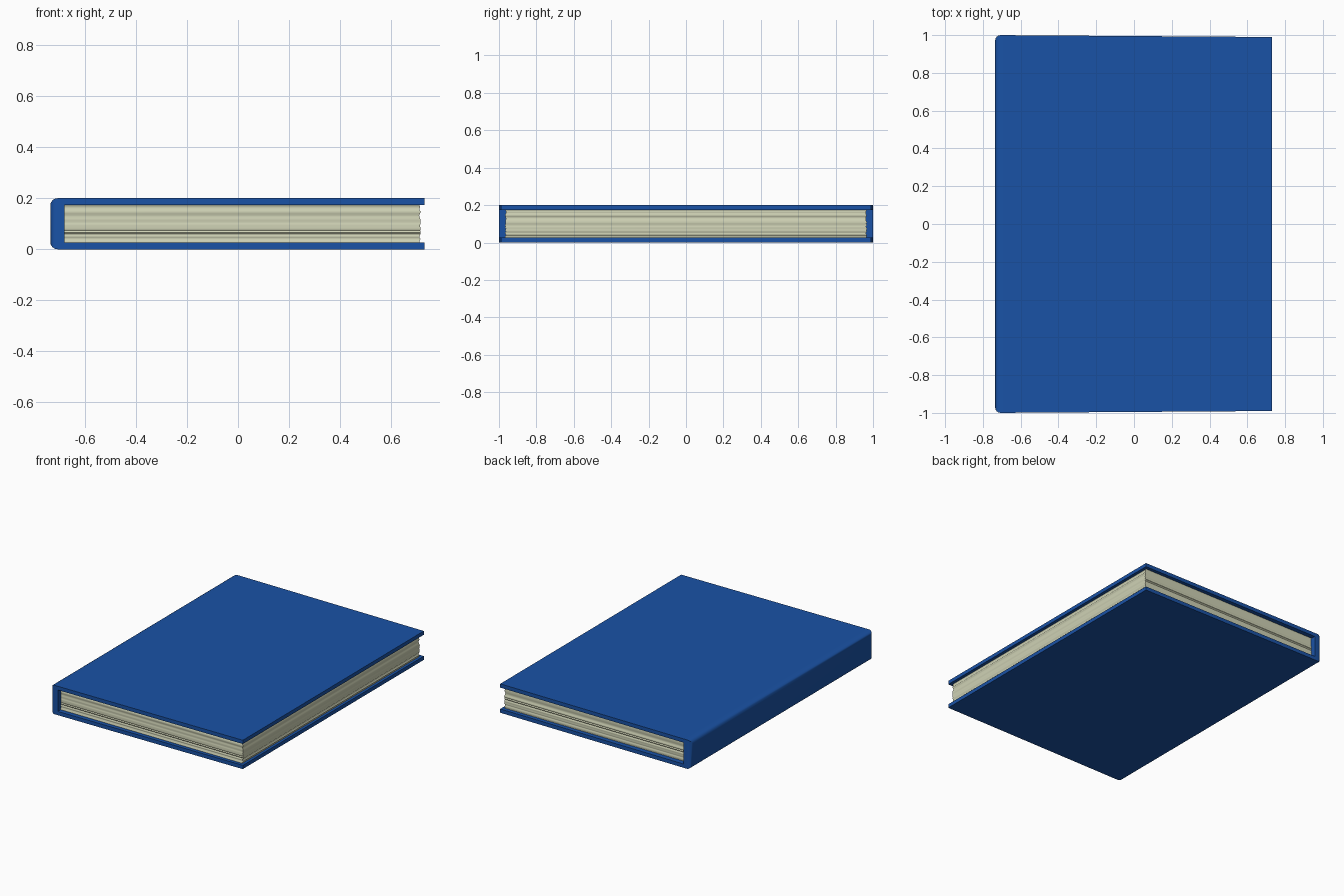
import bpy, bmesh, random

if "Cube" in bpy.data.objects:
    bpy.data.objects.remove(bpy.data.objects["Cube"])

random.seed(4)
HINGE, SPINE, EDGE = -0.68, -0.735, 0.73
HEIGHT, BOARD = 0.2, 0.026


def material(name, color):
    mat = bpy.data.materials.new(name)
    mat.diffuse_color = color
    mat.use_nodes = True
    mat.node_tree.nodes["Principled BSDF"].inputs["Base Color"].default_value = mat.diffuse_color
    return mat


def finish(name, bm, mat, angle):
    bmesh.ops.recalc_face_normals(bm, faces=bm.faces)
    mesh = bpy.data.meshes.new(name)
    bm.to_mesh(mesh)
    bm.free()
    obj = bpy.data.objects.new(name, mesh)
    bpy.context.collection.objects.link(obj)
    mesh.materials.append(mat)
    bpy.ops.object.select_all(action='DESELECT')
    obj.select_set(True)
    bpy.context.view_layer.objects.active = obj
    bpy.ops.object.shade_smooth_by_angle(angle=angle)
    return obj


def half_length(x):
    # boards taper very slightly toward the fore edge
    return 1.0 - 0.01 * (x - SPINE) / (EDGE - SPINE)


# Cover: C-shaped section bridged between both ends
bm = bmesh.new()
lo, hi = BOARD, HEIGHT - BOARD
profile = [(SPINE, 0), (HINGE, 0), (EDGE, 0), (EDGE, lo), (HINGE, lo),
           (HINGE, hi), (EDGE, hi), (EDGE, HEIGHT), (HINGE, HEIGHT), (SPINE, HEIGHT)]
ends = [[bm.verts.new((x, s * half_length(x), z)) for x, z in profile] for s in (-1, 1)]
n = len(profile)
for i in range(n):
    j = (i + 1) % n
    bm.faces.new((ends[0][i], ends[0][j], ends[1][j], ends[1][i]))
for end in ends:
    for loop in ((0, 1, 4, 5, 8, 9), (1, 2, 3, 4), (5, 6, 7, 8)):
        bm.faces.new([end[k] for k in loop])

# Rounded border around the spine
spine_edges = [e for e in bm.edges if all(abs(v.co.x - SPINE) < 1e-5 for v in e.verts)]
bmesh.ops.bevel(bm, geom=spine_edges, offset=0.028, segments=4, profile=0.5, affect='EDGES')
finish("cover", bm, material("blue cloth", (0.01, 0.085, 0.38, 1)), 0.6)

# Page block: stacked rings with slightly uneven edges
bm = bmesh.new()
LAYERS = 22
rings = []
for i in range(LAYERS + 1):
    z = lo + (hi - lo) * i / LAYERS
    x = 0.713 + random.uniform(-0.004, 0.003)
    y0 = -0.965 + random.uniform(-0.004, 0.004)
    y1 = 0.965 + random.uniform(-0.004, 0.004)
    rings.append([bm.verts.new(c) for c in
                  ((HINGE, y0, z), (x, y0, z), (x, y1, z), (HINGE, y1, z))])
for a, b in zip(rings, rings[1:]):
    for k in range(4):
        m = (k + 1) % 4
        bm.faces.new((a[k], a[m], b[m], b[k]))
bm.faces.new(rings[0])
bm.faces.new(rings[-1])
finish("pages", bm, material("paper", (0.62, 0.64, 0.46, 1)), 1.2)
